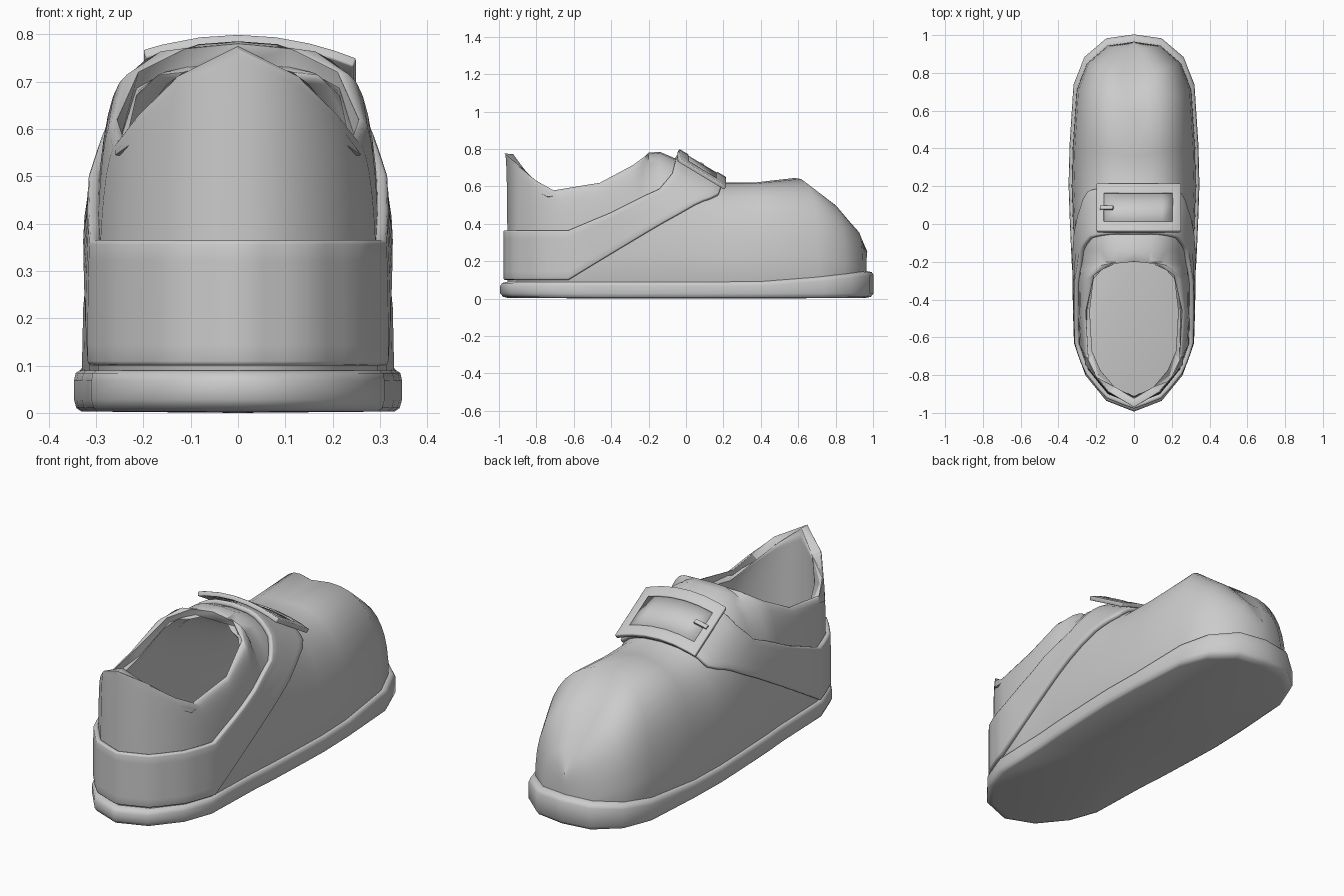
import bpy
from math import sin, cos, pi
from mathutils import Vector
from mathutils.bvhtree import BVHTree

if "Cube" in bpy.data.objects:
    bpy.data.objects.remove(bpy.data.objects["Cube"])


def grid(name, columns, mirror=True, thick=0.0, bevel=0.0, skip=None):
    """Skin a list of point columns; optionally mirror, thicken and bevel."""
    n = len(columns[0])
    verts = [p for c in columns for p in c]
    faces = [(j*n+i, j*n+i+1, (j+1)*n+i+1, (j+1)*n+i)
             for j in range(len(columns)-1) for i in range(n-1)
             if not (skip and skip(j, i))]
    me = bpy.data.meshes.new(name)
    me.from_pydata(verts, [], faces)
    ob = bpy.data.objects.new(name, me)
    bpy.context.collection.objects.link(ob)
    if mirror:
        m = ob.modifiers.new("mirror", 'MIRROR')
        m.merge_threshold = 0.002
    if thick:
        s = ob.modifiers.new("thickness", 'SOLIDIFY')
        s.thickness, s.offset = thick, -1
    if bevel:
        b = ob.modifiers.new("bevel", 'BEVEL')
        b.width, b.segments, b.angle_limit = bevel, 2, 1.0
    bpy.ops.object.select_all(action='DESELECT')
    ob.select_set(True)
    bpy.context.view_layer.objects.active = ob
    bpy.ops.object.shade_smooth_by_angle(angle=0.9)
    return verts, faces


# Half plan, toe to heel: base x, y then top x, y, z (ridge, then opening rim)
SECTIONS = [
    (0, .965, 0, .97, .25), (.14, .945, 0, .915, .36), (.25, .85, 0, .77, .51),
    (.305, .71, 0, .58, .645), (.325, .40, 0, .36, .62), (.33, .20, 0, .20, .62),
    (.325, .05, 0, .08, .69), (.32, -.07, 0, -.07, .755), (.317, -.14, 0, -.14, .785),
    (.314, -.20, 0, -.20, .78), (.31, -.25, .11, -.205, .77),
    (.305, -.32, .21, -.27, .72), (.30, -.48, .255, -.46, .62),
    (.295, -.63, .24, -.72, .577), (.245, -.77, .197, -.81, .635),
    (.14, -.90, .13, -.89, .71), (0, -.955, 0, -.97, .775)]


# Upper: every section is a superelliptic arch from sole to ridge or rim
def arch(bx, by, tx, ty, tz, rows=11):
    out = []
    for i in range(rows):
        a = i / (rows-1) * pi/2
        c = cos(a) ** .72 if i < rows-1 else 0
        s = sin(a) ** .72
        out.append(Vector((tx+(bx-tx)*c, ty+(by-ty)*c, .08+(tz-.08)*s)))
    return out


uv, uf = grid("upper", [arch(*s) for s in SECTIONS], thick=.045, bevel=.014)


# Sole: outline of the upper pushed outwards, lifted at the toe
def sole_column(x, y):
    top = .09 + .055 * max(0, (y-.35)/.6) ** 1.5
    pts = [(0, 0), (.955, .003), (.985, .01), (1, .028),
           (1, top-.022), (.99, top-.006), (.965, top), (0, top)]
    return [Vector((x*1.05*k, y*1.04*k, z)) for k, z in pts]


grid("sole", [sole_column(s[0], s[1]) for s in SECTIONS])

# Strap: lower and upper edges from the top centre round to the heel
LOWER = [(0, .2, .63), (.16, .2, .625), (.285, .185, .585), (.325, .05, .51),
         (.33, -.2, .36), (.305, -.63, .1), (.25, -.78, .1), (.14, -.91, .1),
         (0, -.96, .1)]
UPPER = [(0, -.05, .77), (.14, -.05, .75), (.25, -.07, .68), (.29, -.14, .59),
         (.31, -.4, .46), (.31, -.63, .365), (.25, -.79, .365), (.14, -.91, .365),
         (0, -.96, .365)]
tree = BVHTree.FromPolygons(uv, uf)


def resample(pts, n=3):
    pts = [Vector(p) for p in pts]
    return [a.lerp(b, k/n) for a, b in zip(pts, pts[1:]) for k in range(n)] + [pts[-1]]


def on_upper(p):
    loc, normal, _, _ = tree.find_nearest(p)
    q = loc + normal * .023
    if p.x < 1e-5:
        q.x = 0
    return q


strap = [[on_upper(a.lerp(b, i/6)) for i in range(7)]
         for a, b in zip(resample(LOWER), resample(UPPER))]
grid("strap", strap, thick=.025, bevel=.009)


# Buckle: curved frame, shallow recessed panel and prong on the sloping instep
def plate(x, v, h=0):
    return Vector((x, -.04 + .25*v + h*.5, .79 - .15*v - .8*x*x + h))


XS = [-.2, -.16, -.08, 0, .08, .15, .205, .25]
VS = [0, .2, .5, .8, 1]
grid("buckle_frame", [[plate(x, v, .01) for x in XS] for v in VS], mirror=False,
     thick=.022, bevel=.004, skip=lambda j, i: 0 < j < 3 and 0 < i < 6)
grid("buckle_panel", [[plate(x, v, .005) for x in XS[1:-1]] for v in VS[1:-1]],
     mirror=False, thick=.014)
bpy.ops.mesh.primitive_cube_add(size=1, location=plate(-.145, .48, .01),
                                rotation=(-.54, -.2, 0))
prong = bpy.context.object
prong.name = "buckle_prong"
prong.scale = (.07, .02, .014)
